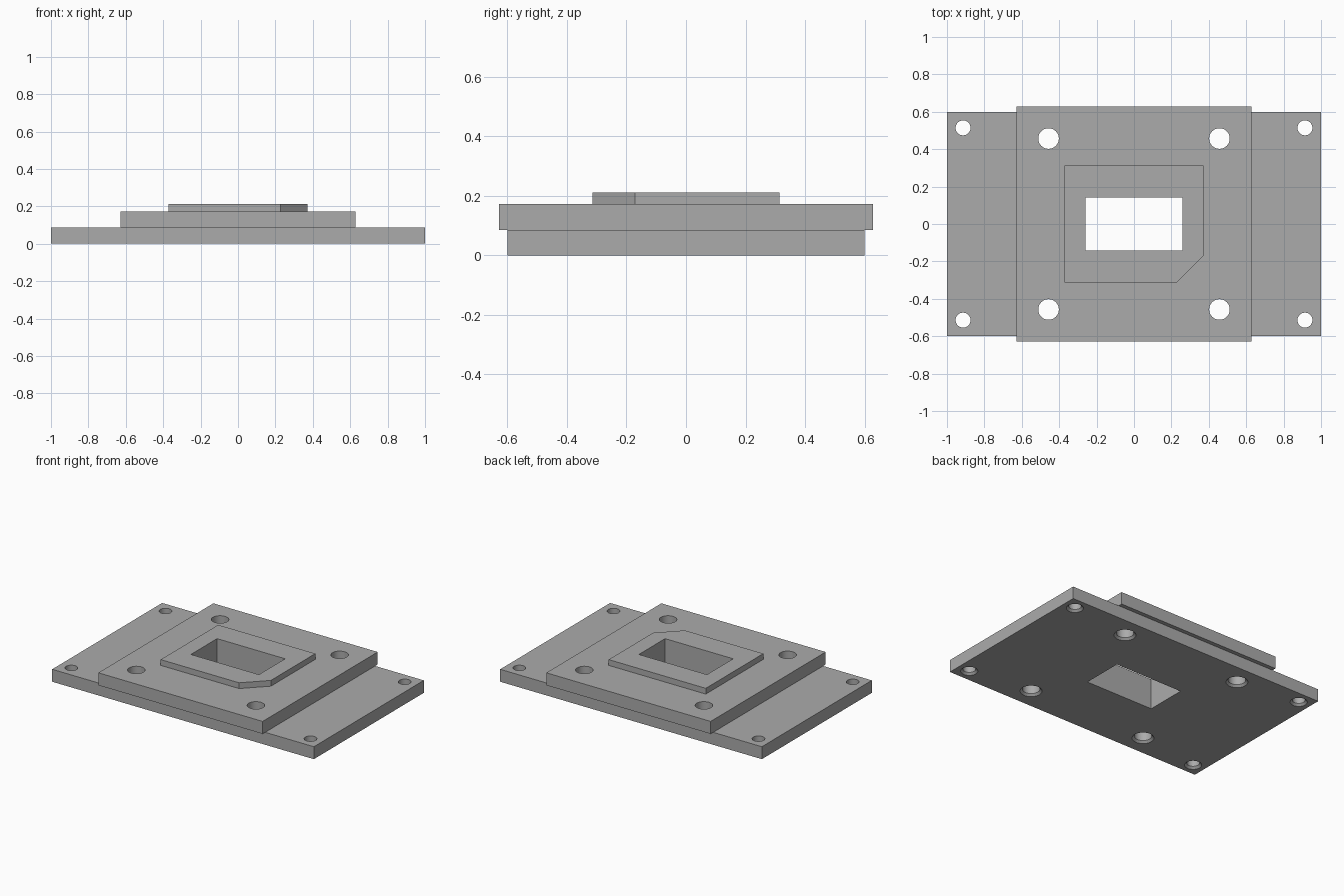
import bpy, bmesh, math

if "Cube" in bpy.data.objects:
    bpy.data.objects.remove(bpy.data.objects["Cube"], do_unlink=True)

grey = bpy.data.materials.new("machined grey")
grey.use_nodes = True
COLOUR = (0.41, 0.41, 0.41, 1)
grey.diffuse_color = COLOUR
grey.node_tree.nodes["Principled BSDF"].inputs["Base Color"].default_value = COLOUR

# Stack heights and countersink size
BASE_TOP, PLATE_TOP, PAD_TOP = 0.086, 0.172, 0.212
SINK = 0.014
OVER = 0.01


def stack(name, rings):
    """Solid made by bridging equal-length rings of points from bottom to top."""
    bm = bmesh.new()
    loops = [[bm.verts.new(p) for p in ring] for ring in rings]
    n = len(loops[0])
    for low, high in zip(loops, loops[1:]):
        for i in range(n):
            j = (i + 1) % n
            bm.faces.new((low[i], low[j], high[j], high[i]))
    bm.faces.new(reversed(loops[0]))
    bm.faces.new(loops[-1])
    bmesh.ops.recalc_face_normals(bm, faces=bm.faces)
    mesh = bpy.data.meshes.new(name)
    bm.to_mesh(mesh)
    bm.free()
    mesh.materials.append(grey)
    obj = bpy.data.objects.new(name, mesh)
    bpy.context.collection.objects.link(obj)
    return obj


def slab(name, outline, z0, z1):
    return stack(name, [[(x, y, z) for x, y in outline] for z in (z0, z1)])


def rect(hx, hy):
    return [(-hx, -hy), (hx, -hy), (hx, hy), (-hx, hy)]


def hole_cutter(x, y, radius, sides=48):
    """Round drill with a countersink at the underside."""
    levels = [(radius + SINK + OVER, -OVER), (radius, SINK), (radius, PAD_TOP + OVER)]
    angles = [2 * math.pi * i / sides for i in range(sides)]
    rings = [[(x + r * math.cos(a), y + r * math.sin(a), z) for a in angles]
             for r, z in levels]
    return stack("hole_cutter", rings)


# Three stacked layers, the top one with a clipped front corner
base = slab("base_plate", rect(1.0, 0.6), 0, BASE_TOP)
plate = slab("square_plate", rect(0.628, 0.628), BASE_TOP, PLATE_TOP)
px, py, clip = 0.371, 0.314, 0.143
pad_outline = [(-px, -py), (px - clip, -py), (px, clip - py), (px, py), (-px, py)]
pad = slab("raised_pad", pad_outline, PLATE_TOP, PAD_TOP)

# Cutters: centre window, inner bolt holes and corner screw holes
window = slab("window_cutter", rect(0.26, 0.143), -OVER, PAD_TOP + OVER)
corners = [(sx, sy) for sx in (-1, 1) for sy in (-1, 1)]
bolts = [hole_cutter(sx * 0.457, sy * 0.457, 0.055) for sx, sy in corners]
screws = [hole_cutter(sx * 0.914, sy * 0.514, 0.04) for sx, sy in corners]

for part, cutters in ((base, [window] + bolts + screws),
                      (plate, [window] + bolts),
                      (pad, [window])):
    bpy.ops.object.select_all(action="DESELECT")
    part.select_set(True)
    bpy.context.view_layer.objects.active = part
    for cutter in cutters:
        mod = part.modifiers.new("cut", "BOOLEAN")
        mod.operation = "DIFFERENCE"
        mod.solver = "EXACT"
        mod.object = cutter
        bpy.ops.object.modifier_apply(modifier=mod.name)
    bpy.ops.object.shade_smooth_by_angle(angle=math.radians(30))

for cutter in [window] + bolts + screws:
    bpy.data.objects.remove(cutter, do_unlink=True)
